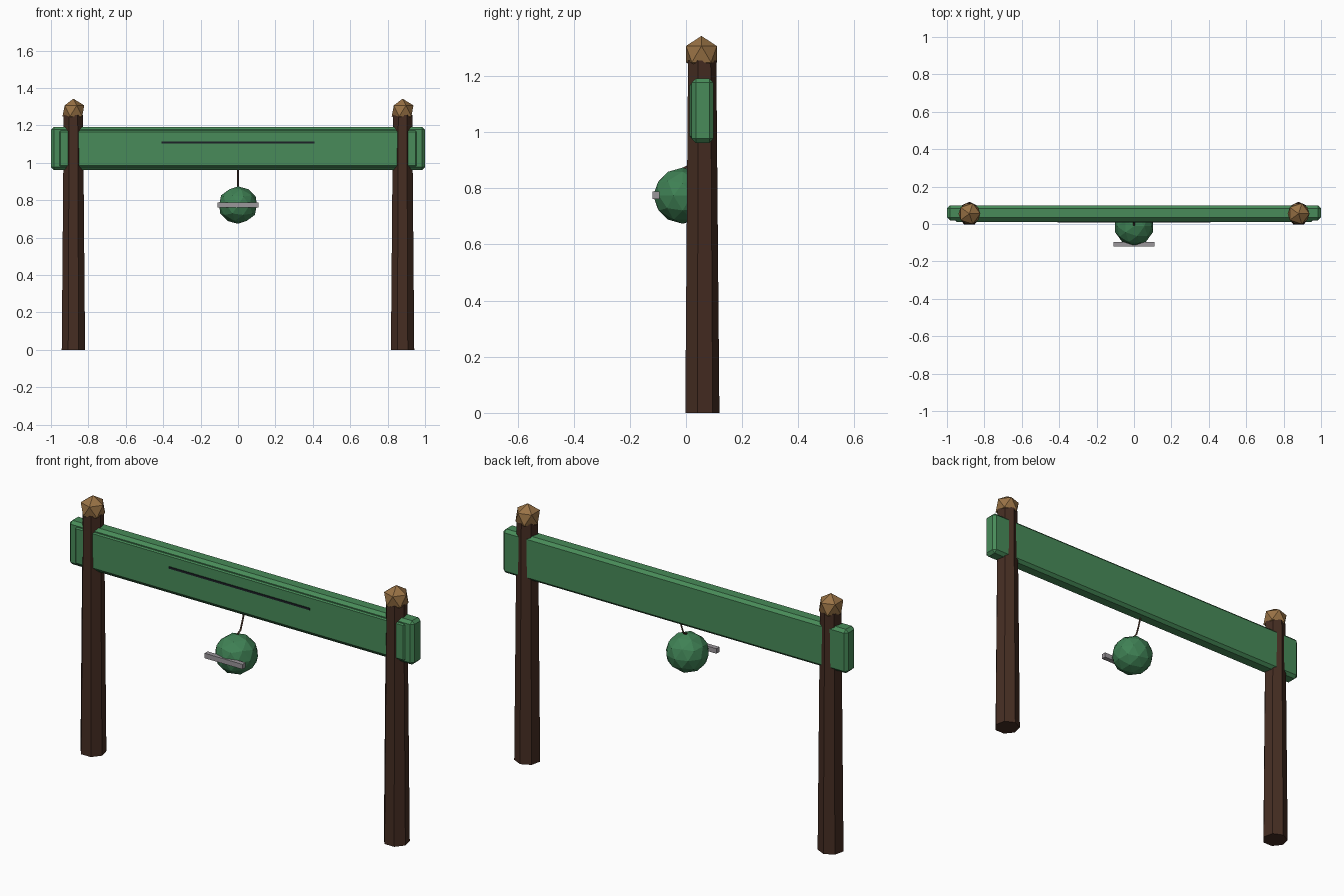
import bpy

if "Cube" in bpy.data.objects:
    bpy.data.objects.remove(bpy.data.objects["Cube"])


def material(name, rgb):
    m = bpy.data.materials.new(name)
    m.diffuse_color = (*rgb, 1)
    m.use_nodes = True
    m.node_tree.nodes["Principled BSDF"].inputs["Base Color"].default_value = m.diffuse_color
    return m


DARK_WOOD = material("dark_wood", (0.06, 0.026, 0.016))
TAN = material("tan_wood", (0.32, 0.17, 0.06))
GREEN = material("green_paint", (0.065, 0.26, 0.10))
BALL_GREEN = material("ball_green", (0.05, 0.22, 0.09))
GREY = material("grey_metal", (0.33, 0.31, 0.33))
BLACK = material("dark_groove", (0.012, 0.015, 0.02))
CORD = material("cord_brown", (0.08, 0.04, 0.025))


def finish(name, mat):
    ob = bpy.context.object
    ob.name = name
    ob.data.materials.append(mat)
    return ob


def box(name, lo, hi, mat, chamfer=0):
    """Box between two corners, with an optional one-step chamfer."""
    centre = [(a + b) / 2 for a, b in zip(lo, hi)]
    bpy.ops.mesh.primitive_cube_add(size=1, location=centre)
    ob = finish(name, mat)
    ob.scale = [b - a for a, b in zip(lo, hi)]
    bpy.ops.object.transform_apply(location=False, rotation=False, scale=True)
    if chamfer:
        mod = ob.modifiers.new("chamfer", 'BEVEL')
        mod.width = chamfer
        mod.segments = 1
    return ob


# Tapered seven-sided posts with faceted caps
POST_Y = 0.055
for side, x in (("left", -0.88), ("right", 0.88)):
    bpy.ops.mesh.primitive_cone_add(vertices=7, radius1=0.064, radius2=0.053,
                                    depth=1.255, location=(x, POST_Y, 0.6275))
    finish(side + "_post", DARK_WOOD)
    bpy.ops.mesh.primitive_ico_sphere_add(subdivisions=1, radius=0.065,
                                          location=(x, POST_Y, 1.278))
    finish(side + "_post_cap", TAN)

# Crossbeam with raised front panel and dark strip
box("crossbeam", (-1.0, 0.02, 0.962), (1.0, 0.098, 1.192), GREEN, 0.015)
box("front_panel", (-0.955, 0.012, 0.98), (0.955, 0.04, 1.172), GREEN, 0.006)
box("panel_strip", (-0.41, 0.008, 1.103), (0.41, 0.02, 1.113), BLACK)

# Hanging ball with a bar across its front
bpy.ops.mesh.primitive_ico_sphere_add(subdivisions=2, radius=0.1,
                                      location=(0, -0.012, 0.774))
ball = finish("hanging_ball", BALL_GREEN)
ball.scale = (1.06, 1.05, 1.0)
box("ball_bar", (-0.11, -0.12, 0.762), (0.11, -0.095, 0.788), GREY)

# Bent cord from the beam to the ball
curve = bpy.data.curves.new("cord", 'CURVE')
curve.dimensions = '3D'
curve.bevel_depth = 0.005
curve.bevel_resolution = 0
curve.use_fill_caps = True
spline = curve.splines.new('POLY')
path = [(0, 0.055, 0.98), (0, 0.035, 0.92), (0, 0.02, 0.885), (0, -0.012, 0.868)]
spline.points.add(len(path) - 1)
for point, co in zip(spline.points, path):
    point.co = (*co, 1)
curve.materials.append(CORD)
bpy.context.collection.objects.link(bpy.data.objects.new("hanging_cord", curve))
